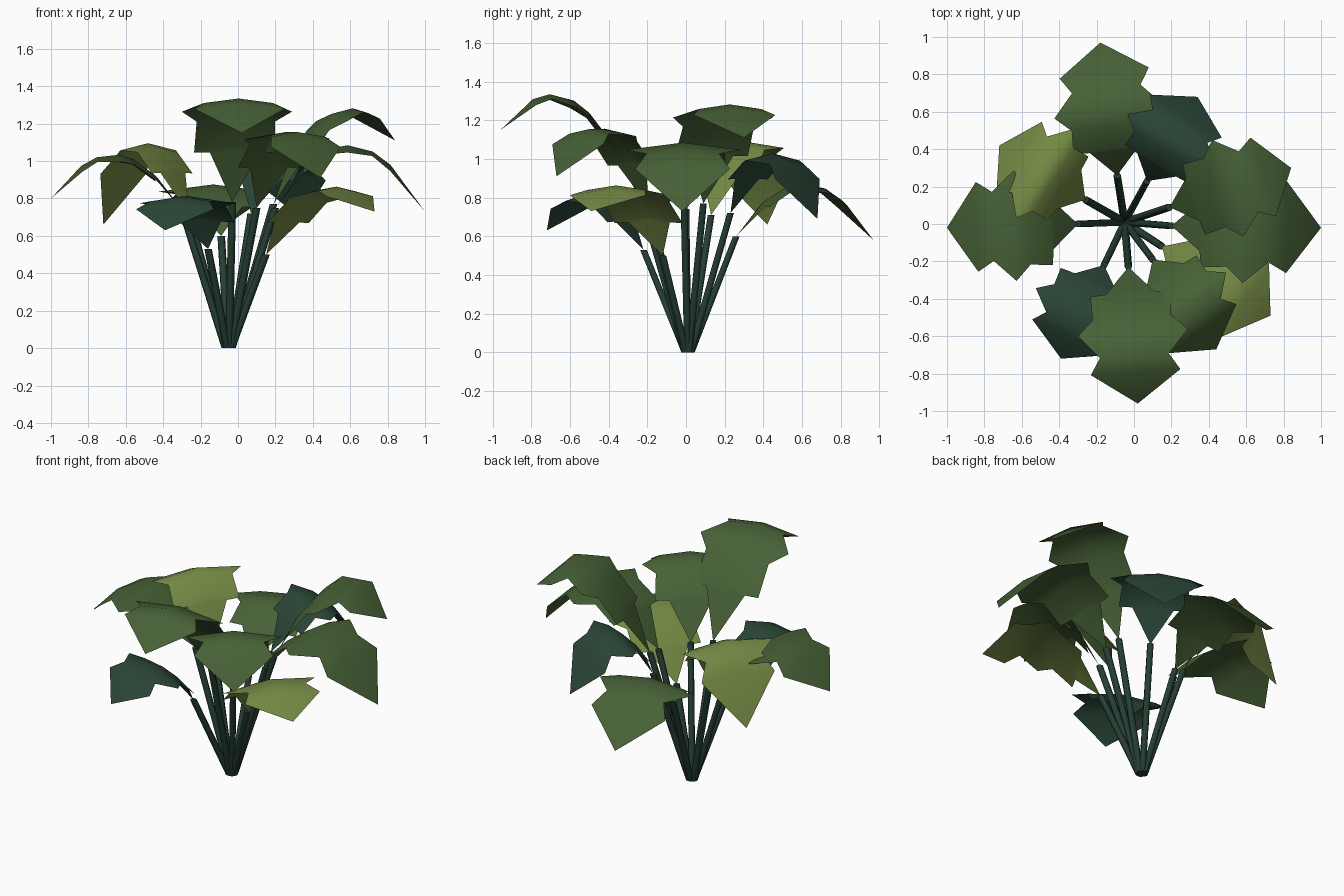
import bpy, bmesh, math
from mathutils import Vector

if "Cube" in bpy.data.objects:
    bpy.data.objects.remove(bpy.data.objects["Cube"])


def material(name, rgb):
    m = bpy.data.materials.new(name)
    m.diffuse_color = (*rgb, 1)
    m.use_nodes = True
    m.node_tree.nodes["Principled BSDF"].inputs["Base Color"].default_value = m.diffuse_color
    return m


MID = material("mid_green", (0.063, 0.12, 0.037))
LIGHT = material("light_green", (0.18, 0.26, 0.06))
DARK = material("dark_green", (0.024, 0.062, 0.038))
STEM = material("stem_green", (0.019, 0.05, 0.035))

# half outline of the jagged leaf: (position along midrib, half width)
OUTLINE = [(0.19, 0.13), (0.20, 0.215), (0.37, 0.21), (0.48, 0.295),
           (0.65, 0.185), (0.77, 0.24)]

# leaf base, leaf tip, arch height, width scale, colour
LEAVES = [
    ((0.20, -0.01, 0.75), (1.00, -0.02, 0.73), 0.345, 1.02, MID),
    ((0.19, 0.09, 0.77), (0.84, 0.30, 1.11), 0.32, 0.92, MID),
    ((-0.09, 0.26, 0.60), (-0.18, 0.97, 0.58), 0.285, 1.0, MID),
    ((0.07, 0.23, 0.72), (0.34, 0.68, 0.69), 0.325, 0.93, DARK),
    ((-0.26, 0.13, 0.71), (-0.72, 0.42, 0.66), 0.41, 0.95, LIGHT),
    ((-0.30, 0.00, 0.74), (-1.00, -0.02, 0.80), 0.265, 1.0, MID),
    ((-0.16, -0.22, 0.53), (-0.39, -0.72, 0.63), 0.235, 0.95, DARK),
    ((-0.03, -0.23, 0.78), (0.02, -0.96, 1.15), 0.345, 1.0, MID),
    ((0.10, -0.19, 0.75), (0.44, -0.67, 0.91), 0.33, 0.95, MID),
    ((0.15, -0.12, 0.50), (0.73, -0.49, 0.73), 0.235, 0.97, LIGHT),
]


def finish(bm, name, mat):
    mesh = bpy.data.meshes.new(name)
    for f in bm.faces:
        f.smooth = len(f.verts) < 5
    bm.to_mesh(mesh)
    bm.free()
    mesh.materials.append(mat)
    ob = bpy.data.objects.new(name, mesh)
    bpy.context.collection.objects.link(ob)


def leaf(name, base, tip, arch, width, mat):
    base, tip = Vector(base), Vector(tip)
    d = tip - base
    side = Vector((-d.y, d.x, 0)).normalized()

    def at(t, w):
        p = base + d * t + side * w * width
        p.z += 4 * arch * t * (1 - t) - 0.13 * abs(w)
        return p

    bm = bmesh.new()
    start, end = bm.verts.new(at(0, 0)), bm.verts.new(at(1, 0))
    rib = [bm.verts.new(at(t, 0)) for t, w in OUTLINE]
    for s in (1, -1):
        edge = [bm.verts.new(at(t, s * w)) for t, w in OUTLINE]
        faces = [(start, rib[0], edge[0]), (rib[-1], end, edge[-1])]
        faces += [(rib[i], rib[i + 1], edge[i + 1], edge[i])
                  for i in range(len(rib) - 1)]
        for f in faces:
            bm.faces.new(f if s > 0 else f[::-1])
    finish(bm, name, mat)


def stem(name, top, sides=6):
    top = Vector(top)
    root = Vector((-0.05, 0.01, 0))
    out = Vector((top.x - root.x, top.y - root.y, 0)).normalized()
    root += out * 0.017
    bm = bmesh.new()
    rings = []
    for c, r in ((root, 0.021), (top, 0.02)):
        rings.append([bm.verts.new(c + Vector((
            r * math.cos(2 * math.pi * i / sides),
            r * math.sin(2 * math.pi * i / sides), 0))) for i in range(sides)])
    a, b = rings
    for i in range(sides):
        j = (i + 1) % sides
        bm.faces.new((a[i], a[j], b[j], b[i]))
    bm.faces.new(a[::-1])
    bm.faces.new(b)
    finish(bm, name, STEM)


# arched leaves, each on a straight stem
for n, (base, tip, arch, width, mat) in enumerate(LEAVES, 1):
    leaf(f"leaf_{n}", base, tip, arch, width, mat)
    stem(f"stem_{n}", base)
